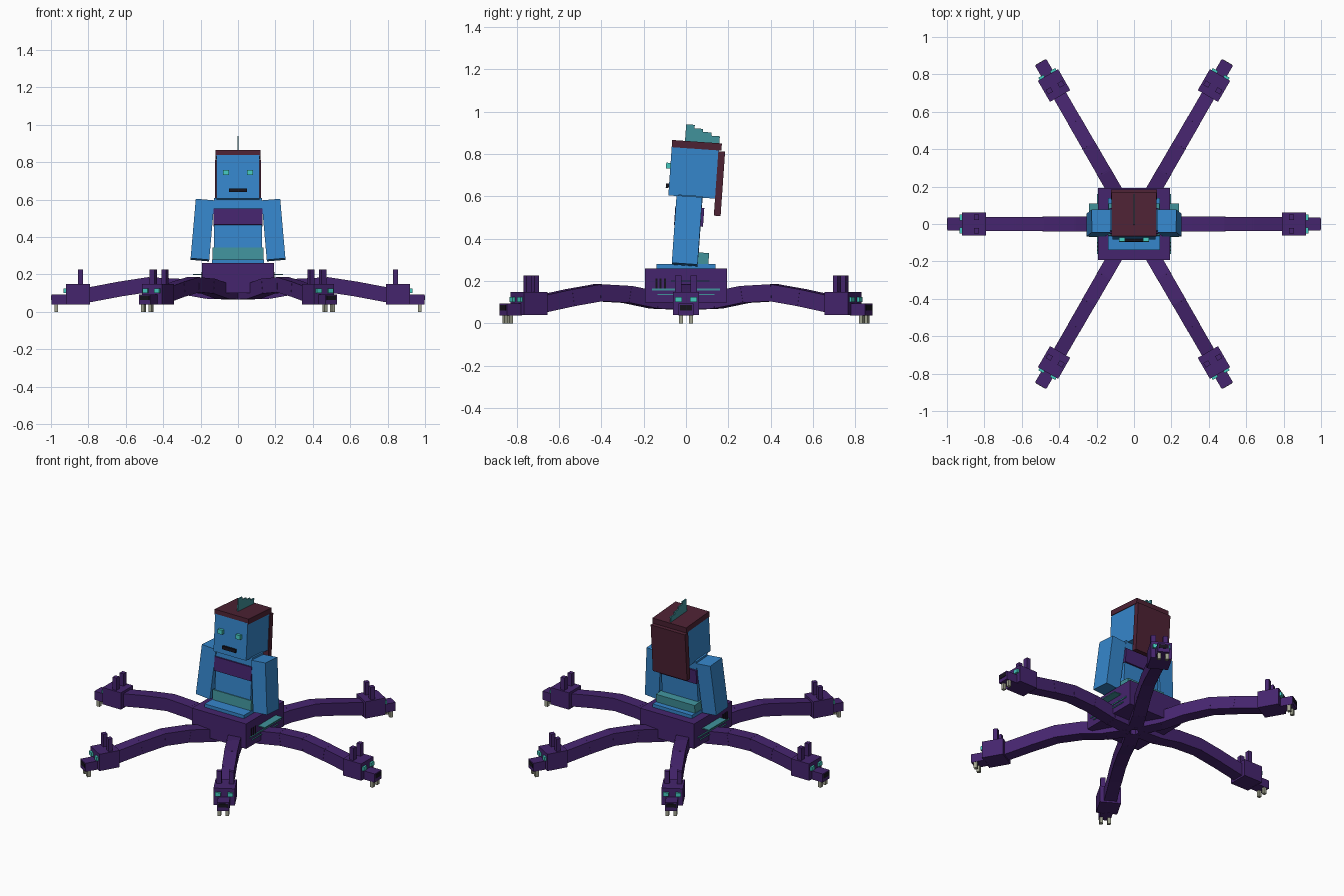
import bpy, bmesh, math
from mathutils import Matrix, Vector

if "Cube" in bpy.data.objects:
    bpy.data.objects.remove(bpy.data.objects["Cube"])


def material(name, rgb):
    m = bpy.data.materials.new(name)
    m.diffuse_color = (*rgb, 1)
    m.use_nodes = True
    m.node_tree.nodes["Principled BSDF"].inputs["Base Color"].default_value = m.diffuse_color
    return m


PURPLE = material("purple_hide", (0.060, 0.018, 0.155))
BLUE = material("blue_skin", (0.036, 0.240, 0.600))
TEAL = material("teal_fin", (0.052, 0.290, 0.330))
MAROON = material("maroon_hair", (0.075, 0.016, 0.034))
GLOW = material("bright_teal_eye", (0.060, 0.580, 0.520))
BLACK = material("black_mouth", (0.008, 0.007, 0.012))
BONE = material("bone_fang", (0.360, 0.370, 0.280))


def boxes(name, mat, parts, frame=Matrix()):
    """One object from boxes given as (centre, size, x tilt, y tilt in degrees)."""
    bm = bmesh.new()
    for centre, size, *tilt in parts:
        rx, ry = (tilt + [0, 0])[:2]
        mtx = (frame @ Matrix.Translation(centre)
               @ Matrix.Rotation(math.radians(ry), 4, 'Y')
               @ Matrix.Rotation(math.radians(rx), 4, 'X')
               @ Matrix.Diagonal((*size, 1)))
        bmesh.ops.create_cube(bm, size=1, matrix=mtx)
    me = bpy.data.meshes.new(name)
    bm.to_mesh(me)
    bm.free()
    me.materials.append(mat)
    ob = bpy.data.objects.new(name, me)
    bpy.context.collection.objects.link(ob)
    return ob


LEAN = -4   # upper body leans back slightly

# Hips and waist
boxes("hip_block", PURPLE, [((0, 0, 0.18), (0.385, 0.385, 0.16))])
boxes("hip_plate", BLUE, [((0, 0, 0.27), (0.28, 0.28, 0.022))])
boxes("waist_belt", TEAL, [((0, 0.022, 0.305), (0.275, 0.17, 0.066), LEAN)])

# Torso and chest band
boxes("torso", BLUE, [((0, 0.01, 0.44), (0.255, 0.115, 0.33), LEAN)])
boxes("chest_band", PURPLE, [((0, 0.015, 0.505), (0.264, 0.137, 0.088), LEAN)])

# Side gills: one broad fin with thin stripes and dark slits under it
for s, side in ((1, "right"), (-1, "left")):
    boxes(side + "_fin", TEAL, [((s * 0.215, 0.02, 0.20), (0.05, 0.18, 0.006))])
    boxes(side + "_gill_stripes", TEAL, [
        ((s * 0.194, 0.0, 0.16), (0.008, 0.32, 0.008)),
        ((s * 0.194, 0.0, 0.137), (0.008, 0.27, 0.006))])
    boxes(side + "_gill_slits", BLACK, [
        ((s * 0.193, y, 0.185), (0.006, 0.009, 0.055))
        for y in (-0.14, -0.12, -0.10)])
    # Arms hang outward
    boxes(side + "_arm", BLUE,
          [((s * 0.19, 0.005, 0.437), (0.10, 0.122, 0.32), LEAN, -s * 5)])

# Head with eyes and mouth
boxes("head", BLUE, [((0, 0.037, 0.714), (0.232, 0.225, 0.235), LEAN)])
boxes("eyes", GLOW, [((s * 0.063, -0.083, 0.745), (0.032, 0.022, 0.027), LEAN)
                     for s in (1, -1)])
boxes("mouth", BLACK, [((0, -0.088, 0.65), (0.094, 0.014, 0.02), LEAN)])

# Hair cap, hanging back hair and stepped crest
boxes("hair_cap", MAROON, [((0, 0.051, 0.841), (0.24, 0.235, 0.034), LEAN)])
boxes("back_hair", MAROON, [((0, 0.158, 0.66), (0.244, 0.032, 0.305), LEAN)])
boxes("crest", TEAL, [((0, 0.018 + 0.040 * i, 0.845 + h / 2),
                       (0.008, 0.041, h), LEAN)
                      for i, h in enumerate((0.094, 0.075, 0.058, 0.040))])

# Six serpent necks with horned heads, spread evenly around the hips
PATH = [(0.03, 0.105), (0.17, 0.11), (0.32, 0.137), (0.48, 0.145),
        (0.63, 0.122), (0.80, 0.09)]
for k in range(6):
    frame = Matrix.Rotation(math.radians(60 * k), 4, 'Z')
    tag = f"serpent_{k + 1}_"
    segments = []
    for i, ((r0, z0), (r1, z1)) in enumerate(zip(PATH, PATH[1:])):
        dr, dz = r1 - r0, z1 - z0
        segments.append((((r0 + r1) / 2, 0, (z0 + z1) / 2),
                         (math.hypot(dr, dz) + 0.012, 0.082 - 0.002 * i, 0.08),
                         0, -math.degrees(math.atan2(dz, dr))))
    boxes(tag + "neck", PURPLE, segments, frame)
    # Skull, snout and two horns
    boxes(tag + "head", PURPLE, [
        ((0.855, 0, 0.094), (0.13, 0.125, 0.108)),
        ((0.955, 0, 0.066), (0.084, 0.070, 0.055))]
        + [((0.843, s * 0.036, 0.185), (0.027, 0.03, 0.085)) for s in (1, -1)], frame)
    boxes(tag + "eyes", GLOW, [((0.922, s * 0.036, 0.113), (0.022, 0.032, 0.024))
                               for s in (1, -1)], frame)
    boxes(tag + "nose", BLACK, [((0.996, 0, 0.074), (0.008, 0.058, 0.024))], frame)
    boxes(tag + "fangs", BONE, [((0.972, s * 0.023, 0.021), (0.02, 0.02, 0.042))
                                for s in (1, -1)], frame)
